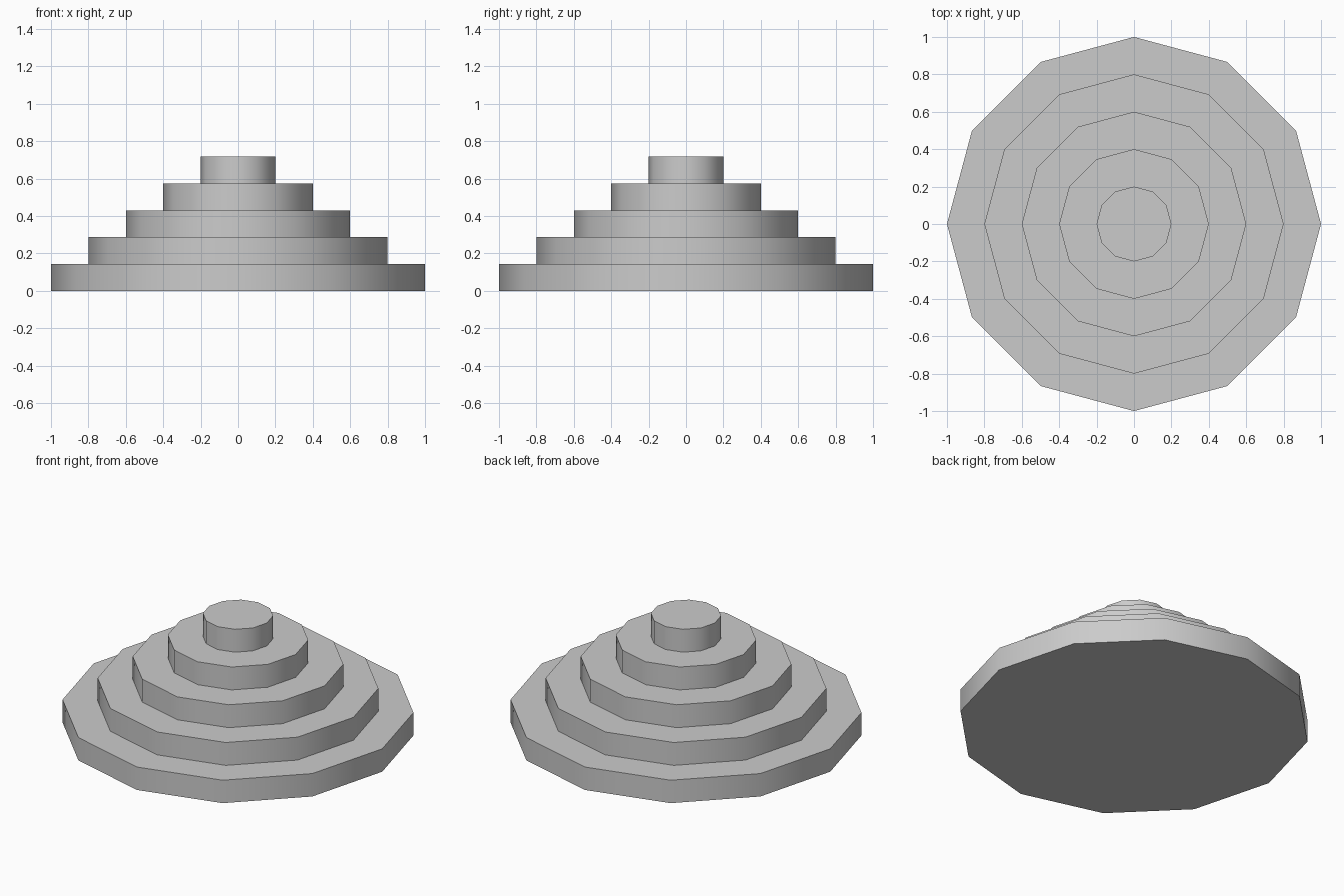
import bpy
import math

cube = bpy.data.objects.get("Cube")
if cube:
    bpy.data.objects.remove(cube, do_unlink=True)

SIDES = 12
TIERS = 5
STEP_HEIGHT = 0.1435
STEP_WIDTH = 0.2

# Plain grey for the whole model
grey = bpy.data.materials.new("stone_grey")
grey.use_nodes = True
colour = (0.6, 0.6, 0.6, 1)
grey.diffuse_color = colour
grey.node_tree.nodes["Principled BSDF"].inputs["Base Color"].default_value = colour


def add_tier(index):
    """One twelve-sided slab, narrower with each level."""
    bpy.ops.mesh.primitive_cylinder_add(
        vertices=SIDES,
        radius=1 - index * STEP_WIDTH,
        depth=STEP_HEIGHT,
        location=(0, 0, (index + 0.5) * STEP_HEIGHT),
    )
    tier = bpy.context.object
    tier.name = f"tier_{index + 1}"
    tier.data.materials.append(grey)
    # Round shading on the walls, crisp rims
    bpy.ops.object.shade_smooth_by_angle(angle=math.radians(35))


# Stacked tiers, widest at the bottom
for i in range(TIERS):
    add_tier(i)
